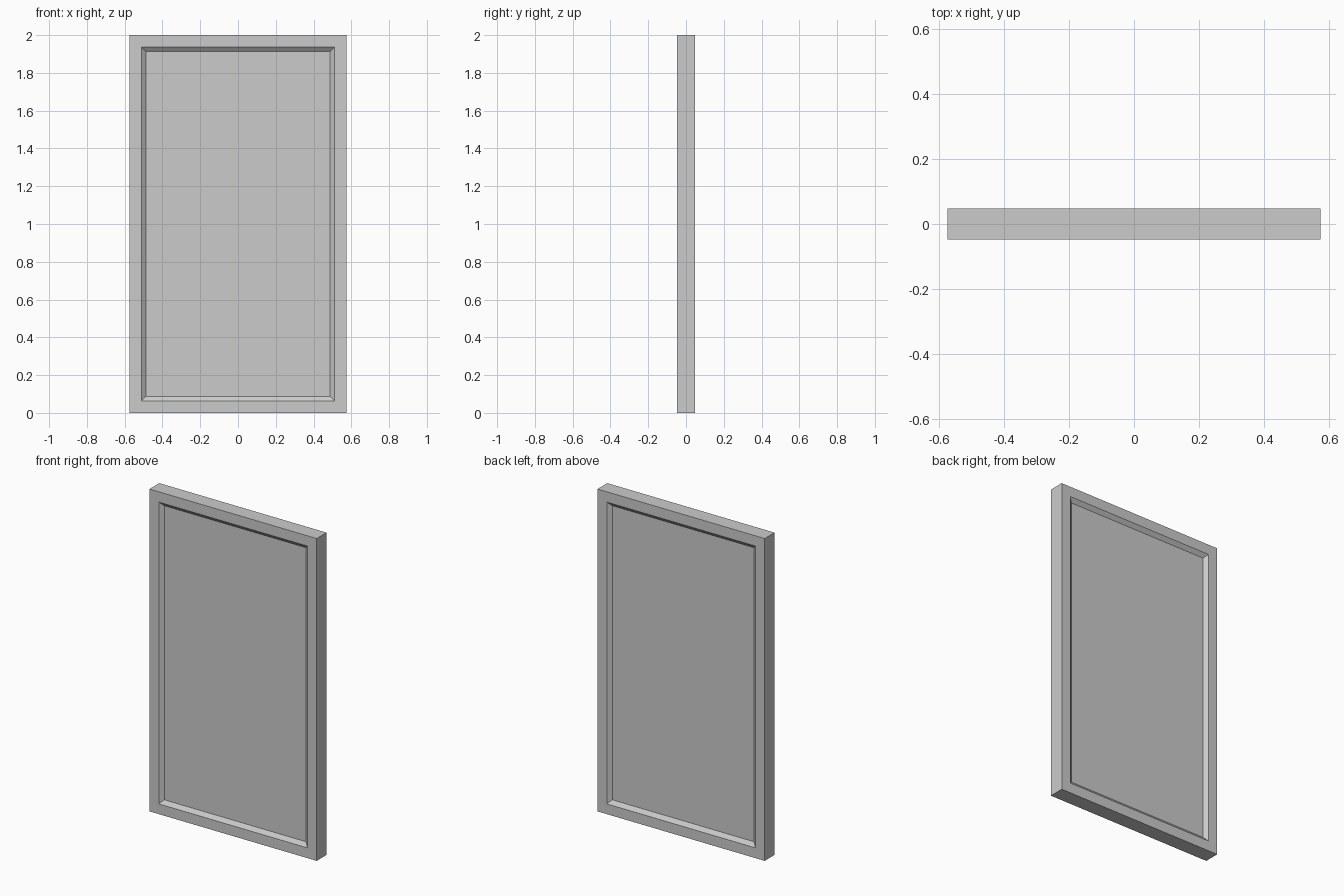
import bpy, bmesh

if "Cube" in bpy.data.objects:
    bpy.data.objects.remove(bpy.data.objects["Cube"])

WIDTH, THICK, HEIGHT = 1.148, 0.096, 2.0
FRAME, BEVEL, DEPTH = 0.09, 0.034, 0.02

# Solid slab standing on the ground
bm = bmesh.new()
bmesh.ops.create_cube(bm, size=1.0)
for v in bm.verts:
    v.co.x *= WIDTH
    v.co.y *= THICK
    v.co.z = (v.co.z + 0.5) * HEIGHT
bm.normal_update()

# Sunken field with sloped border on the front and back faces
for face in [f for f in bm.faces if abs(f.normal.y) > 0.9]:
    bmesh.ops.inset_region(bm, faces=[face], thickness=FRAME, depth=0.0)
    bmesh.ops.inset_region(bm, faces=[face], thickness=BEVEL, depth=0.0)
    inward = -DEPTH if face.calc_center_median().y > 0 else DEPTH
    bmesh.ops.translate(bm, verts=face.verts[:], vec=(0, inward, 0))

bmesh.ops.recalc_face_normals(bm, faces=bm.faces[:])
mesh = bpy.data.meshes.new("door_panel")
bm.to_mesh(mesh)
bm.free()
bpy.context.collection.objects.link(bpy.data.objects.new("door_panel", mesh))
